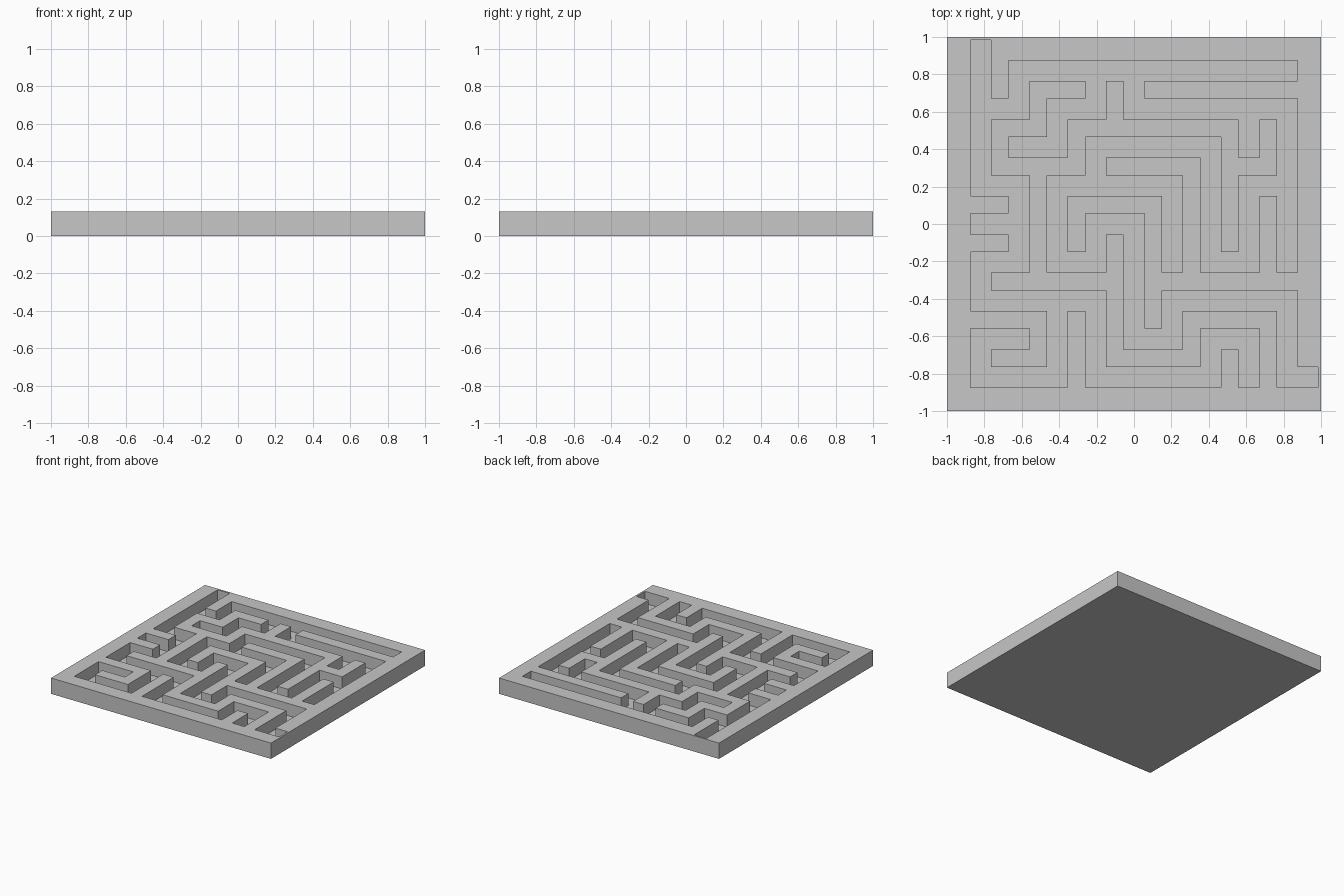
import bpy
import bmesh

cube = bpy.data.objects.get("Cube")
if cube:
    bpy.data.objects.remove(cube, do_unlink=True)

HEIGHT, FLOOR = 0.13, 0.03
PITCH, HALF_PATH, RIM = 0.205, 0.055, 0.985

# Maze plan, back row first: '#' is wall, '.' is sunken path
PLAN = [
    ".#...............",
    ".#.###.#.########",
    "...#...#.........",
    ".###.#########.#.",
    ".#...#.......#.#.",
    ".#####.#####.###.",
    "...#.......#.#...",
    "##.#.#####.#.#.#.",
    "...#.#...#.#.#.#.",
    "##.#.#.#.#.#.#.#.",
    "...#...#.#.#...#.",
    ".#######.########",
    ".......#.#.......",
    "####.#.#.#.#####.",
    "...#.#.#...#...#.",
    ".###.#.#####.#.#.",
    ".....#.......#.#.",
]

# Surround with the frame, leaving an entrance pocket at the back left corner
# and an exit pocket at the front right corner
width = len(PLAN) + 4
solid = "#" * width
rows = [solid, "##.".ljust(width, "#")]
rows += ["##" + row + "##" for row in PLAN] + [solid, solid]
rows[-3] = rows[-3][:-2] + ".#"

# Grid lines: both sides of each path, plus the thin rim and outer edge
lines = [-1, -RIM]
for k in range(-4, 5):
    lines += [k * PITCH - HALF_PATH, k * PITCH + HALF_PATH]
lines += [RIM, 1]

# Flat top, divided along the grid
bm = bmesh.new()
verts = [[bm.verts.new((x, -y, HEIGHT)) for x in lines] for y in lines]
paths = []
for r, row in enumerate(rows):
    for c, mark in enumerate(row):
        face = bm.faces.new((verts[r][c], verts[r + 1][c],
                             verts[r + 1][c + 1], verts[r][c + 1]))
        if mark == ".":
            paths.append(face)

# Sink the paths
sunk = bmesh.ops.extrude_face_region(bm, geom=paths)["geom"]
old = [f for f in paths if f.is_valid]
if old:
    bmesh.ops.delete(bm, geom=old, context="FACES")
for v in sunk:
    if isinstance(v, bmesh.types.BMVert):
        v.co.z = FLOOR

# Outer sides and underside
rim = [e for e in bm.edges if e.is_boundary]
skirt = bmesh.ops.extrude_edge_only(bm, edges=rim)["geom"]
for v in skirt:
    if isinstance(v, bmesh.types.BMVert):
        v.co.z = 0
bmesh.ops.holes_fill(bm, edges=[e for e in bm.edges if e.is_boundary], sides=0)
bmesh.ops.recalc_face_normals(bm, faces=bm.faces[:])

# Merge flat neighbours into clean faces
bmesh.ops.dissolve_limit(bm, angle_limit=0.01, verts=bm.verts[:], edges=bm.edges[:])

mesh = bpy.data.meshes.new("maze_board")
bm.to_mesh(mesh)
bm.free()
board = bpy.data.objects.new("maze_board", mesh)
bpy.context.collection.objects.link(board)

# Plain grey finish
grey = bpy.data.materials.new("light_grey")
grey.use_nodes = True
colour = (0.57, 0.57, 0.57, 1)
grey.diffuse_color = colour
grey.node_tree.nodes["Principled BSDF"].inputs["Base Color"].default_value = colour
mesh.materials.append(grey)
